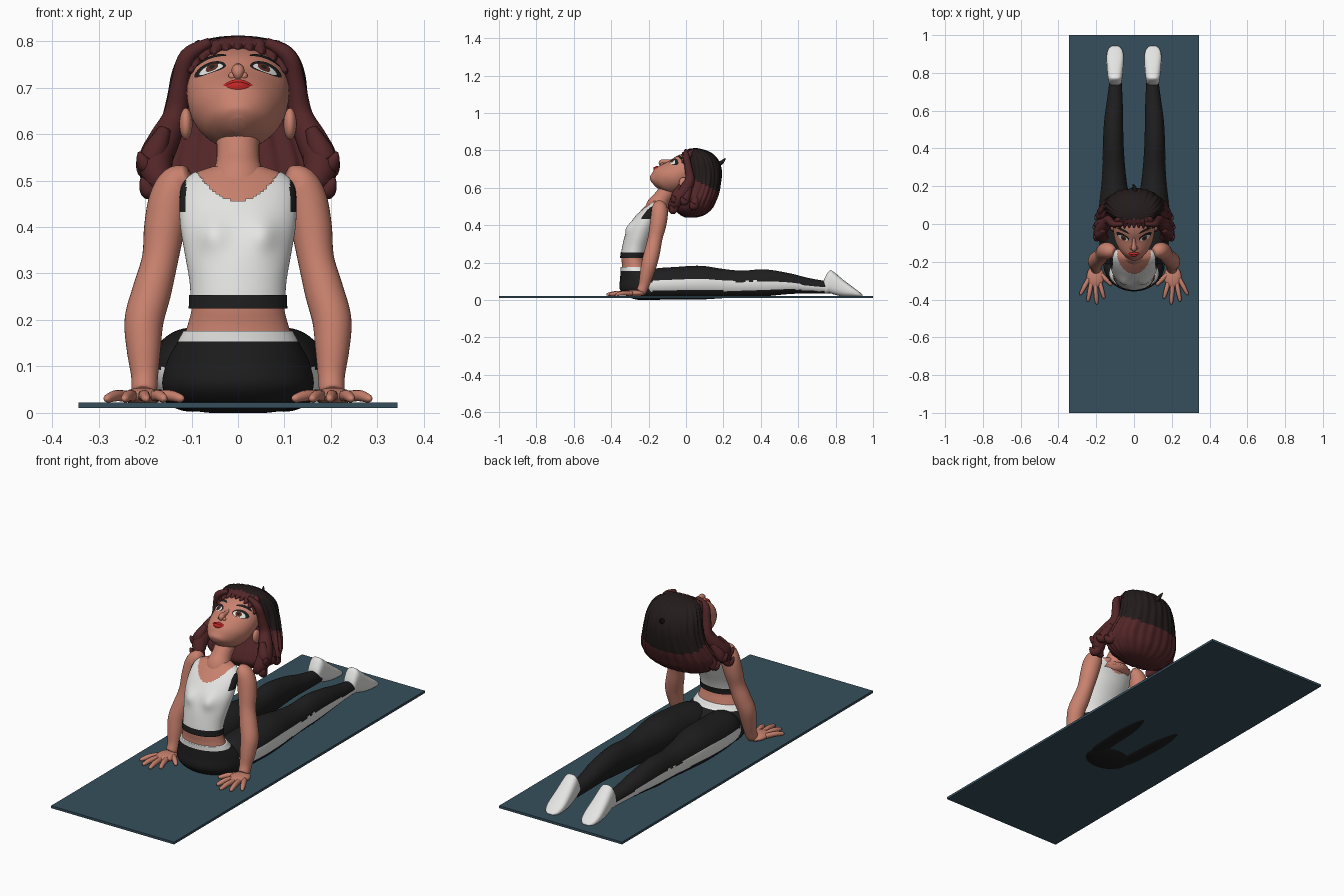
import bpy, bmesh, math
from mathutils import Vector

if "Cube" in bpy.data.objects:
    bpy.data.objects.remove(bpy.data.objects["Cube"])

def material(name, r, g, b):
    m = bpy.data.materials.new(name)
    m.diffuse_color = (r, g, b, 1)
    m.use_nodes = True
    m.node_tree.nodes["Principled BSDF"].inputs["Base Color"].default_value = m.diffuse_color
    return m

MAT = material("mat teal", .036, .078, .108)
SKIN = material("skin", .58, .22, .155)
WHITE = material("white", .78, .78, .77)
BLACK = material("fabric black", .013, .013, .014)
MAROON = material("hair maroon", .085, .019, .021)
DARK = material("hair black", .017, .011, .011)
RED = material("lip red", .56, .02, .02)
BROWN = material("iris brown", .10, .028, .018)

def build(name, verts, faces, mats, rule=None, mirror=False, recalc=True, smooth=True):
    """rule(face centre) gives a material index, or None to drop the face"""
    me = bpy.data.meshes.new(name)
    me.from_pydata([tuple(v) for v in verts], [], faces)
    bm = bmesh.new()
    bm.from_mesh(me)
    if recalc:
        bmesh.ops.recalc_face_normals(bm, faces=bm.faces)
    drop = []
    for f in bm.faces:
        f.smooth = smooth
        k = rule(f.calc_center_median()) if rule else 0
        if k is None:
            drop.append(f)
        else:
            f.material_index = k
    bmesh.ops.delete(bm, geom=drop, context='FACES')
    bm.to_mesh(me)
    bm.free()
    for m in mats:
        me.materials.append(m)
    ob = bpy.data.objects.new(name, me)
    bpy.context.collection.objects.link(ob)
    if mirror:
        mod = ob.modifiers.new("mirror", 'MIRROR')
        mod.use_mirror_merge = False
    return ob

def loft(name, rings, mats, rule=None, mirror=False, caps=True):
    n = len(rings[0])
    verts = [p for r in rings for p in r]
    faces = [(i*n+j, i*n+(j+1) % n, (i+1)*n+(j+1) % n, (i+1)*n+j)
             for i in range(len(rings)-1) for j in range(n)]
    if caps:
        faces += [tuple(range(n))[::-1], tuple(range(len(verts)-n, len(verts)))]
    return build(name, verts, faces, mats, rule, mirror)

def spline(rows, k=6):
    """Catmull-Rom through rows of numbers, k steps per span"""
    out = []
    for i in range(len(rows)-1):
        p = [rows[max(0, min(len(rows)-1, i+d))] for d in (-1, 0, 1, 2)]
        for s in range(k):
            t = s/k
            out.append([.5*(2*b+(c-a)*t+(2*a-5*b+4*c-d)*t*t+(3*b-a-3*c+d)*t**3) for a, b, c, d in zip(*p)])
    return out + [list(rows[-1])]

def circle(n):
    return [(math.cos(2*math.pi*i/n), math.sin(2*math.pi*i/n)) for i in range(n)]

def tube(name, rows, mats, mirror=False, k=5, n=20, rule=None):
    """round tube through (x, y, z, radius)"""
    rows = spline(rows, k)
    pts = [Vector(r[:3]) for r in rows]
    rings = []
    for i, p in enumerate(pts):
        t = (pts[min(i+1, len(pts)-1)] - pts[max(i-1, 0)]).normalized()
        a = t.cross(Vector((.3, .9, .3))).normalized()
        b = t.cross(a)
        rings.append([p + (a*c + b*s)*max(rows[i][3], .001) for c, s in circle(n)])
    return loft(name, rings, mats, rule, mirror)

def ellipsoid(name, c, r, mat, mirror=False):
    rings = [[(c[0]+r[0]*math.sin(a)*x, c[1]+r[1]*math.sin(a)*y, c[2]+r[2]*math.cos(a)) for x, y in circle(24)]
             for a in [math.pi*(.02+.96*i/14) for i in range(15)]]
    return loft(name, rings, [mat], None, mirror)

# exercise mat
X, Z0, Z1 = .343, .010, .022
build("exercise_mat", [(x, y, z) for z in (Z0, Z1) for x, y in ((-X, -1), (X, -1), (X, 1), (-X, 1))],
      [(3, 2, 1, 0), (4, 5, 6, 7), (0, 1, 5, 4), (1, 2, 6, 5), (2, 3, 7, 6), (3, 0, 4, 7)], [MAT], smooth=False)

# torso: rows of z, centre y, half width, half depth
TORSO = spline([(.15, -.27, .122, .075), (.19, -.275, .108, .068), (.23, -.28, .099, .065), (.28, -.27, .10, .068),
                (.34, -.25, .11, .074), (.40, -.225, .12, .075), (.45, -.20, .122, .066), (.49, -.175, .117, .055),
                (.515, -.16, .095, .045), (.53, -.155, .055, .038)], 8)

def body_ring(row, off=0, n=96):
    z, yc, rx, ry = row
    ring = []
    for c, s in circle(n):
        x, y = (rx+off)*c, yc+(ry+off)*s
        if s < 0:   # bust
            y -= .016*math.exp(-((abs(x)-.055)/.03)**2-((z-.385)/.035)**2)
        ring.append((x, y, z))
    return ring

loft("torso", [body_ring(r) for r in TORSO], [SKIN])

def top_rule(c):
    if abs(c.x) < .088 and c.z > .457+.06*(c.x/.088)**2:
        return None
    return 1 if abs(c.x) > .112 and c.z > .43 else 0

loft("crop_top", [body_ring(r, .004) for r in TORSO if r[0] > .228], [WHITE, BLACK], top_rule, caps=False)
loft("crop_top_hem", [body_ring(r, o) for r, o in
     [(r, .007) for r in TORSO if .224 < r[0] < .256]], [BLACK], caps=False)

# hips with white waistband
HIPS = spline([(.0, -.2, .06, .05), (.006, -.2, .10, .08), (.025, -.2, .145, .125), (.06, -.21, .163, .145),
               (.11, -.225, .153, .128), (.15, -.26, .132, .09), (.176, -.272, .118, .078)], 8)
loft("hips", [[(r[2]*c, r[1]+r[3]*s, r[0]) for c, s in circle(64)] for r in HIPS], [BLACK, WHITE],
     lambda c: 1 if c.z > .153 else 0)

# legs: rows of y, centre x, centre z, half width, half height
LEG = spline([(-.26, .07, .075, .06, .05), (-.18, .085, .085, .088, .08), (-.05, .095, .09, .094, .087),
              (.08, .10, .093, .088, .09), (.2, .105, .088, .07, .078), (.3, .107, .087, .06, .07),
              (.42, .11, .092, .055, .072), (.55, .108, .088, .050, .056), (.65, .102, .077, .042, .042),
              (.75, .098, .068, .033, .033), (.79, .098, .066, .03, .03)], 6)

def stripe(c):
    r = min(LEG, key=lambda q: abs(q[0]-c.y))
    return 1 if c.x > r[1] and abs(c.z-r[2]+.012) < .33*r[4] and c.y > -.22 else 0

loft("legs", [[(r[1]+r[3]*c, r[0], r[2]+r[4]*s) for c, s in circle(56)] for r in LEG], [BLACK, WHITE], stripe, True)

# shoes, toes pointed back
SHOE = spline([(.735, .072, .022, .028), (.745, .08, .032, .045), (.768, .098, .037, .06), (.79, .09, .040, .06),
               (.84, .064, .044, .045), (.89, .044, .045, .027), (.925, .031, .036, .014), (.943, .024, .016, .004)])
sq = lambda v: math.copysign(abs(v)**.75, v)
loft("shoes", [[(.10+r[2]*sq(c), r[0], r[1]+r[3]*sq(s)) for c, s in circle(32)] for r in SHOE], [WHITE], None, True)

# arms and hands
tube("arms", [(.105, -.15, .508, .025), (.128, -.143, .495, .04), (.146, -.142, .46, .045), (.158, -.15, .40, .044),
              (.168, -.165, .33, .039), (.186, -.18, .26, .042), (.202, -.195, .2, .042), (.203, -.21, .14, .037),
              (.201, -.225, .08, .029), (.202, -.24, .045, .026), (.203, -.25, .036, .012)], [SKIN], True, n=32)
ellipsoid("palms", (.205, -.28, .036), (.046, .06, .018), SKIN, True)
for label, a, b in (("little", (.24, -.29), (.285, -.375)), ("ring", (.225, -.31), (.245, -.41)),
                    ("middle", (.205, -.315), (.197, -.425)), ("index", (.182, -.31), (.158, -.395)),
                    ("thumb", (.175, -.265), (.118, -.325))):
    m = [(p+q)/2 for p, q in zip(a, b)]
    tube(label + "_fingers", [(*a, .036, .012), (*m, .037, .012), (b[0]*.9+a[0]*.1, b[1]*.9+a[1]*.1, .031, .009),
                              (*b, .028, .003)], [SKIN], True, n=12)

# neck
tube("neck", [(0, -.15, .47, .075), (0, -.15, .505, .062), (0, -.135, .535, .048), (0, -.105, .575, .046),
              (0, -.06, .63, .05)], [SKIN], n=36)

# head in its own tilted frame: rows of up, centre forward, half width, half depth
C = Vector((0, -.055, .655))
U, F = Vector((0, .766, .643)), Vector((0, -.643, .766))
def head(x, u, f):
    return C + Vector((x, 0, 0)) + U*u + F*f

HEAD = spline([(-.115, .05, .015, .02), (-.105, .047, .04, .043), (-.085, .03, .066, .068), (-.055, .02, .086, .088),
               (-.02, .01, .101, .093), (.03, 0, .109, .09), (.08, -.005, .109, .089), (.125, -.015, .093, .08),
               (.152, -.02, .05, .045), (.16, -.02, .01, .01)], 6)
loft("head", [[head(r[2]*c, r[0], r[1]+r[3]*s) for c, s in circle(56)] for r in HEAD], [SKIN])

def face_f(x, u):
    for a, b in zip(HEAD, HEAD[1:]):
        if a[0] <= u <= b[0]:
            t = (u-a[0])/(b[0]-a[0])
            _, fc, rx, rf = [p+(q-p)*t for p, q in zip(a, b)]
            return fc + rf*math.sqrt(max(0, 1-(x/rx)**2))
    return 0

def decal(name, cx, cu, rx, ru, mat, off, mirror=True, tilt=0, bulge=0, bend=0):
    """thin patch that follows the face"""
    n, verts, faces = 28, [], []
    for k in range(1, 6):
        for c, s in circle(n):
            dx, du = rx*c*k/5, ru*s*k/5 + bend*(c*k/5)**2
            x, u = cx+dx, cu+du+tilt*dx
            verts.append(head(x, u, face_f(x, u)+off+bulge*(1-(k/5)**2)))
    faces.append(tuple(range(n)))
    for k in range(4):
        faces += [(k*n+j, k*n+n+j, k*n+n+(j+1) % n, k*n+(j+1) % n) for j in range(n)]
    build(name, verts, faces, [mat], None, mirror, recalc=False)

decal("eyelashes", .06, .046, .034, .021, BLACK, .002, tilt=.18)
decal("eye_whites", .058, .040, .026, .015, WHITE, .004, tilt=.1)
decal("irises", .056, .041, .0135, .0145, BROWN, .0055)
decal("pupils", .056, .041, .006, .007, BLACK, .007)
decal("eyebrows", .058, .088, .034, .007, BLACK, .003, tilt=.12, bend=-.008)
decal("lower_lip", 0, -.054, .026, .010, RED, .001, False, bulge=.009, bend=.005)
decal("upper_lip", 0, -.042, .032, .008, RED, .001, False, bulge=.008, bend=-.004)

# nose and ears
tube("nose", [(*head(0, .045, .08), .008), (*head(0, .02, .095), .010), (*head(0, -.003, .110), .014),
              (*head(0, -.014, .108), .011), (*head(0, -.02, .098), .004)], [SKIN])
ellipsoid("nostrils", head(.012, -.010, .100), (.009, .009, .009), SKIN, True)
ellipsoid("ears", (.112, -.014, .622), (.014, .024, .034), SKIN, True)

# hair mass: rows of z, front y, back y, half width; strands as shallow ridges
HAIR = spline([(.44, .0, .05, .05), (.455, -.03, .10, .13), (.49, -.06, .14, .178), (.53, -.05, .16, .192),
               (.57, -.03, .175, .182), (.62, -.005, .185, .163), (.68, .0, .19, .149), (.73, .0, .18, .141),
               (.77, .0, .155, .125), (.795, -.003, .12, .098), (.808, .02, .08, .05), (.812, .04, .06, .01)], 5)
rings = []
for z, y0, y1, rx in HAIR:
    ring = []
    for i, (c, s) in enumerate(circle(144)):
        k = 1+.022*math.sin(24*2*math.pi*i/144+9*z)+.012*math.sin(11*2*math.pi*i/144-14*z)
        ring.append((rx*c*k, (y0+y1)/2+(y1-y0)/2*s*k, z))
    rings.append(ring)
loft("hair", rings, [MAROON, DARK], lambda c: 1 if c.z+.5*c.y > .665 and c.y > .02 else 0)

# side locks, outward curls, fringe and crown tuft
tube("side_locks", [(.06, .0, .798, .010), (.108, .0, .768, .018), (.124, .012, .71, .02), (.135, .02, .64, .026),
                    (.16, -.01, .585, .034), (.178, -.045, .54, .036), (.165, -.07, .495, .028),
                    (.14, -.07, .47, .008)], [MAROON], True)
for i, (y, z, x) in enumerate(((-.06, .555, .213), (-.01, .545, .214), (.04, .52, .205), (-.07, .50, .207))):
    tube("curl_%d" % (i+1), [(x-.055, y+.03, z+.055, .014), (x-.035, y+.01, z+.01, .026), (x-.018, y, z-.02, .022),
                             (x-.006, y-.01, z-.008, .013), (x, y-.015, z+.006, .003)], [MAROON], True, n=14)
for i in range(9):
    x = (i-4)*.024
    drop = .11-.35*x*x/.1
    tube("fringe_%d" % (i+1), [(*head(x*.55, .165, .0), .012), (*head(x*.85, .158-abs(x)*.12, .048), .017),
                               (*head(x, drop+.022, face_f(x, drop+.022)+.004), .014),
                               (*head(x*1.06, drop, face_f(x, drop)+.004), .003)], [MAROON], n=12)
tube("crown_tuft", [(0, .14, .72, .018), (.005, .18, .73, .013), (0, .2, .745, .008), (-.005, .21, .758, .002)],
     [DARK], n=12)
